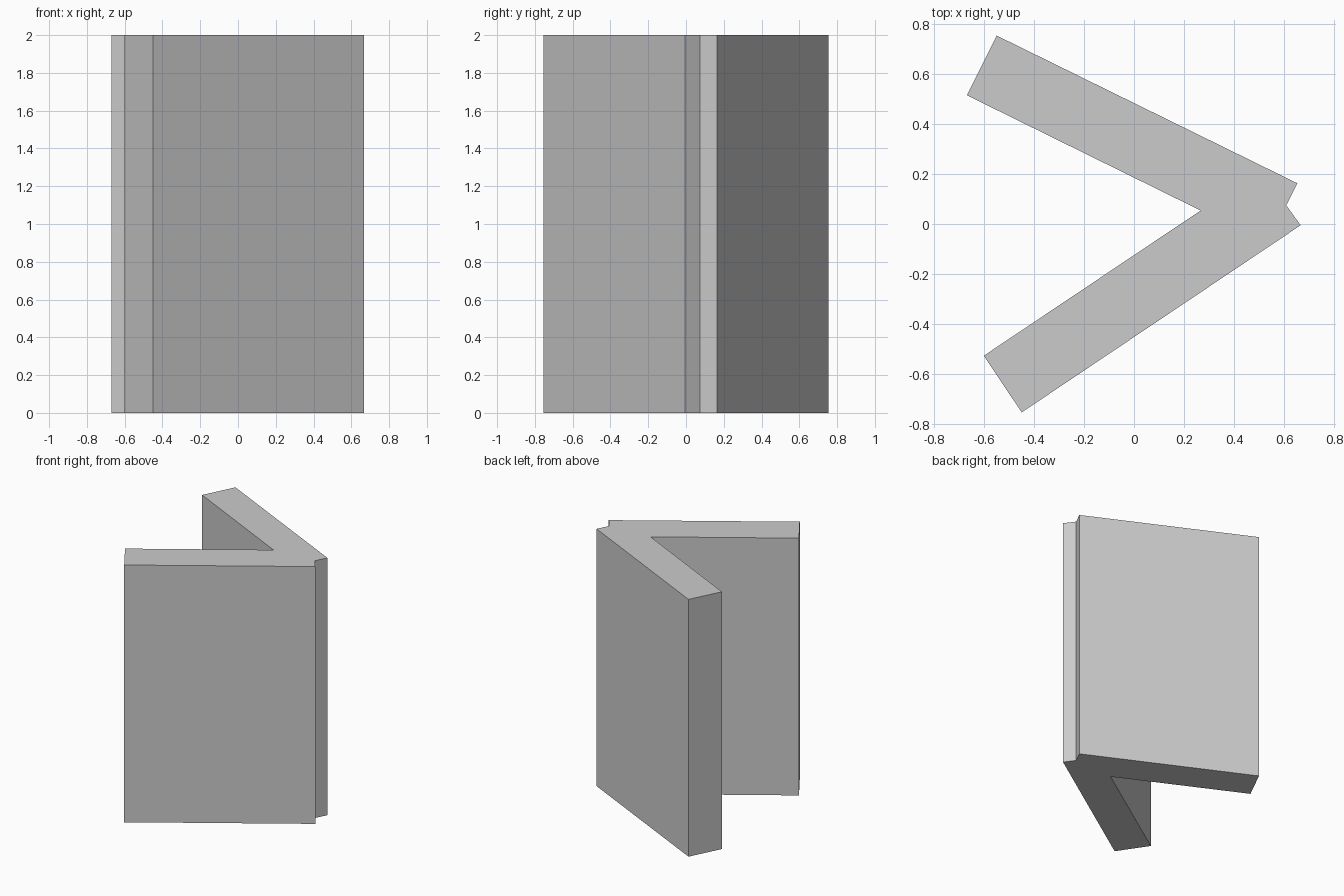
import bpy
import bmesh

if "Cube" in bpy.data.objects:
    bpy.data.objects.remove(bpy.data.objects["Cube"])

# Plan outline of the two walls meeting in a V with a small outer notch
outline = [
    (-0.550, 0.755), (-0.670, 0.516), (0.267, 0.054), (-0.602, -0.528),
    (-0.450, -0.755), (0.668, -0.005), (0.610, 0.075), (0.655, 0.163),
]
HEIGHT = 2.0

# Extrude the outline straight up
bm = bmesh.new()
base = bm.faces.new([bm.verts.new((x, y, 0)) for x, y in outline])
ext = bmesh.ops.extrude_face_region(bm, geom=[base], use_keep_orig=True)
top = [g for g in ext["geom"] if isinstance(g, bmesh.types.BMVert)]
bmesh.ops.translate(bm, verts=top, vec=(0, 0, HEIGHT))
bmesh.ops.recalc_face_normals(bm, faces=bm.faces)

mesh = bpy.data.meshes.new("corner_wall")
bm.to_mesh(mesh)
bm.free()
bpy.context.collection.objects.link(bpy.data.objects.new("corner_wall", mesh))
